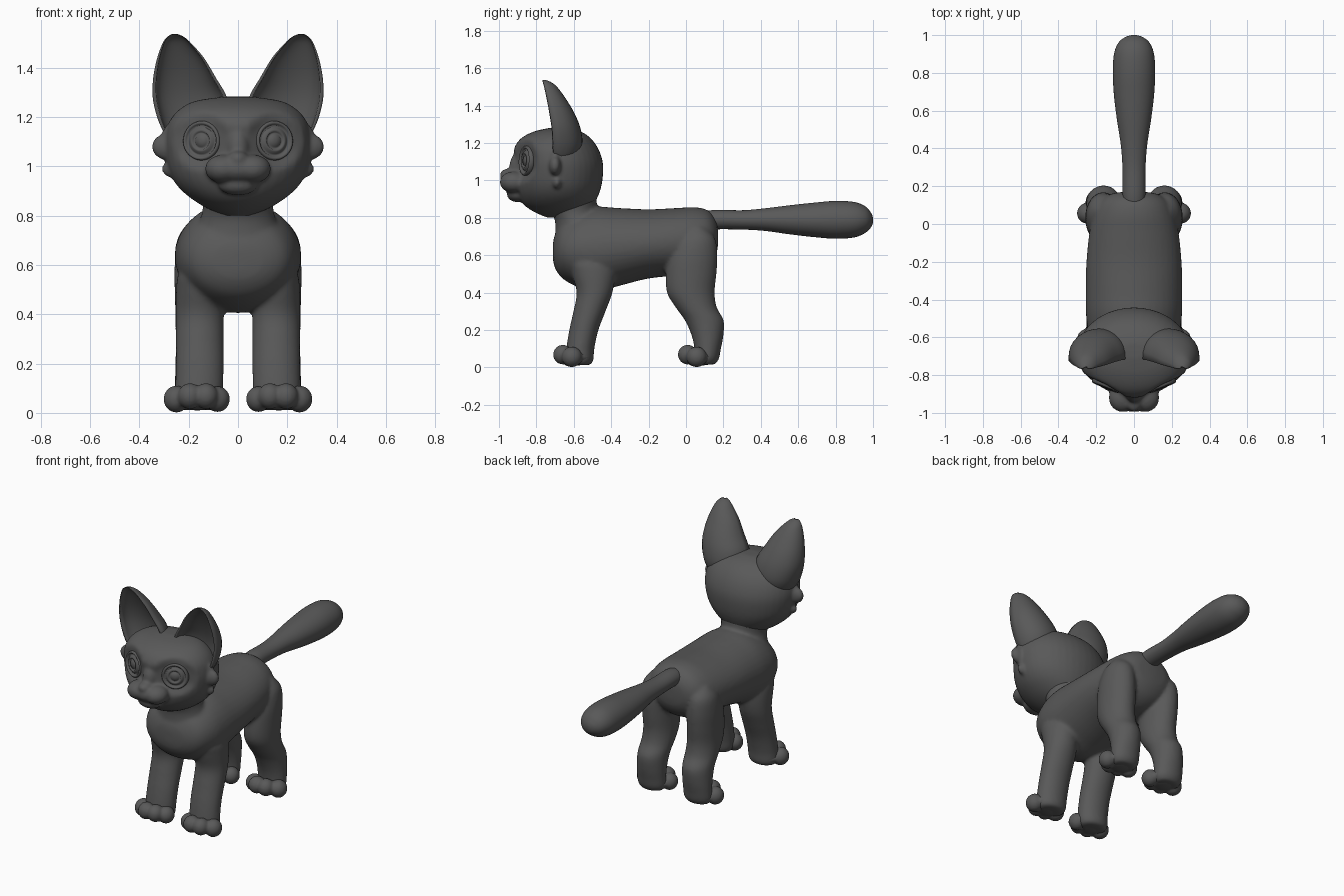
import bpy, bmesh
from math import sin, cos, pi
from mathutils import Matrix, Vector

SIDES = 40
FUR = bpy.data.materials.new("dark_grey")
FUR.diffuse_color = (.1, .1, .1, 1)


def spline(rows, steps=5):
    """Catmull-Rom interpolation of table rows."""
    pts = [rows[0]] + list(rows) + [rows[-1]]
    out = []
    for i in range(1, len(pts) - 2):
        for k in range(steps):
            t = k / steps
            out.append([0.5 * (2 * b + (c - a) * t + (2 * a - 5 * b + 4 * c - d) * t * t
                               + (3 * b - a - 3 * c + d) * t ** 3)
                        for a, b, c, d in zip(*pts[i - 1:i + 3])])
    return out + [list(rows[-1])]


def skin(bm, rings):
    """Join rings of points into a closed tube."""
    loops = [[bm.verts.new(p) for p in ring] for ring in rings]
    faces = []
    for a, b in zip(loops, loops[1:]):
        n = len(a)
        for i in range(n):
            j = (i + 1) % n
            faces.append(bm.faces.new((a[i], a[j], b[j], b[i])))
    faces += [bm.faces.new(loops[0]), bm.faces.new(loops[-1])]
    bmesh.ops.recalc_face_normals(bm, faces=faces)


def angles():
    return [2 * pi * i / SIDES for i in range(SIDES)]


def upright(bm, rows, side=1):
    """Loft of level rings: z, front y, back y, centre x, half width."""
    skin(bm, [[(side * (x + w * cos(a)), (f + b) / 2 + (b - f) / 2 * sin(a), z) for a in angles()]
              for z, f, b, x, w in spline(rows)])


def lengthwise(bm, rows):
    """Loft along y: y, bottom z, top z, half width."""
    skin(bm, [[(w * cos(a), y, (lo + hi) / 2 + (hi - lo) / 2 * sin(a)) for a in angles()]
              for y, lo, hi, w in spline(rows)])


def ball(bm, centre, radii):
    m = Matrix.Translation(centre) @ Matrix.Diagonal((*radii, 1))
    bmesh.ops.create_uvsphere(bm, u_segments=24, v_segments=14, radius=1, matrix=m)


def finish(name, bm, mirror=False, voxel=0, smooth=0):
    me = bpy.data.meshes.new(name)
    bm.to_mesh(me)
    bm.free()
    me.materials.append(FUR)
    me.polygons.foreach_set("use_smooth", [True] * len(me.polygons))
    ob = bpy.data.objects.new(name, me)
    bpy.context.collection.objects.link(ob)
    if mirror:
        ob.modifiers.new("Mirror", 'MIRROR')
    if voxel:
        r = ob.modifiers.new("Fuse", 'REMESH')
        r.mode, r.voxel_size, r.use_smooth_shade = 'VOXEL', voxel, True
        s = ob.modifiers.new("Soften", 'SMOOTH')
        s.factor, s.iterations = 0.5, smooth
    return ob


# Torso, neck and legs, fused into one skin
bm = bmesh.new()
lengthwise(bm, [(-.712, .58, .66, .03), (-.70, .53, .71, .12), (-.66, .475, .78, .195),
                (-.58, .43, .83, .238), (-.48, .405, .858, .254), (-.36, .435, .852, .256),
                (-.2, .475, .845, .252), (-.05, .49, .852, .237), (.05, .5, .856, .215),
                (.12, .54, .838, .18), (.16, .6, .79, .12), (.172, .66, .74, .03)])
upright(bm, [(.70, -.70, -.45, 0, .18), (.78, -.70, -.465, 0, .155),
             (.84, -.725, -.475, 0, .143), (.92, -.75, -.48, 0, .16)])
for s in (1, -1):
    # front leg
    upright(bm, [(.60, -.57, -.44, .16, .05), (.56, -.62, -.40, .16, .083), (.5, -.61, -.38, .157, .094),
                 (.4, -.585, -.393, .155, .097), (.3, -.602, -.43, .155, .097),
                 (.2, -.624, -.468, .155, .097), (.1, -.64, -.49, .157, .097),
                 (.04, -.64, -.495, .16, .095), (.012, -.62, -.51, .16, .075)], s)
    # hind leg
    upright(bm, [(.75, .02, .1, .16, .04), (.69, -.045, .155, .163, .08), (.6, -.09, .168, .163, .094),
                 (.5, -.107, .163, .16, .097), (.4, -.102, .153, .157, .097),
                 (.32, -.055, .165, .157, .096), (.25, -.005, .202, .16, .093),
                 (.17, .03, .2, .163, .092), (.1, .045, .187, .165, .092),
                 (.045, .045, .176, .165, .09), (.015, .06, .155, .165, .07)], s)
finish("body_and_legs", bm, voxel=.011, smooth=6)

# Tail, thin at the root and club-shaped at the end
bm = bmesh.new()
lengthwise(bm, [(.08, .73, .83, .055), (.16, .738, .842, .06), (.3, .737, .84, .061), (.42, .73, .85, .07),
                (.55, .712, .866, .09), (.68, .697, .88, .106), (.8, .688, .89, .112),
                (.9, .695, .884, .106), (.96, .72, .86, .082), (.99, .75, .825, .045), (1.0, .775, .8, .012)])
finish("tail", bm)

# Paws with four toes each
for name, dy in (("front_paws", 0), ("hind_paws", .667)):
    bm = bmesh.new()
    ball(bm, (.165, -.585 + dy, .055), (.10, .09, .045))
    for x, y, z, r in ((.083, -.618, .056, .05), (.13, -.658, .068, .05),
                       (.195, -.658, .068, .05), (.25, -.61, .056, .052)):
        ball(bm, (x, y + dy, z), (r, r * 1.05, r * 1.05))
    finish(name, bm, mirror=True, voxel=.008, smooth=2)

# Head with eye sockets, muzzle, nose, chin and cheek tufts
bm = bmesh.new()
upright(bm, [(.80, -.74, -.57, 0, .05), (.83, -.81, -.53, 0, .125), (.87, -.868, -.495, 0, .19),
             (.92, -.9, -.468, 0, .245), (.98, -.915, -.45, 0, .28), (1.06, -.92, -.442, 0, .297),
             (1.12, -.922, -.45, 0, .297), (1.18, -.915, -.475, 0, .28), (1.23, -.875, -.515, 0, .24),
             (1.265, -.80, -.57, 0, .175), (1.283, -.71, -.63, 0, .06)])
for v in bm.verts:
    d = Vector((abs(v.co.x) - .148, v.co.z - 1.105)).length
    if v.co.y < -.7 and d < .12:
        v.co.y += .034 * min(1, (.12 - d) / .045)
ball(bm, (0, -.905, .99), (.125, .09, .062))
ball(bm, (0, -.885, 1.07), (.05, .06, .085))
ball(bm, (0, -.945, 1.03), (.042, .05, .034))
ball(bm, (0, -.9, .925), (.08, .058, .042))
for s in (1, -1):
    ball(bm, (s * .06, -.92, .99), (.074, .076, .058))
    ball(bm, (s * .285, -.70, 1.08), (.066, .034, .055))
    ball(bm, (s * .28, -.70, 1.12), (.03, .025, .05))
    ball(bm, (s * .265, -.69, .99), (.045, .026, .036))
finish("head", bm, voxel=.009, smooth=7)

# Eyes: turned rim, eyeball and pupil, angled outwards
bm = bmesh.new()
axis = Vector((.37, -.92, .04)).normalized()
turn = Matrix.Translation((.148, -.858, 1.105)) @ axis.to_track_quat('Z', 'Y').to_matrix().to_4x4()
profile = [(.084, -.025), (.079, .004), (.073, .01), (.066, .005), (.061, -.006), (.054, 0),
           (.046, .007), (.038, .01), (.035, .003), (.028, .001), (.025, .007), (.004, .009)]
skin(bm, [[turn @ Vector((r * cos(a), r * sin(a), h)) for a in angles()] for r, h in profile])
finish("eyes", bm, mirror=True)

# Ears: tall crescent shells, hollow at the front
bm = bmesh.new()
ear = spline([(1.11, .12, .278, -.685, -.615), (1.14, .08, .302, -.705, -.575), (1.2, .04, .328, -.71, -.554),
              (1.28, .045, .346, -.715, -.565), (1.36, .09, .344, -.727, -.597), (1.44, .138, .328, -.742, -.645),
              (1.5, .19, .306, -.755, -.69), (1.525, .218, .288, -.762, -.722), (1.537, .245, .268, -.765, -.75)])
rings = []
for z, x0, x1, f, b in ear:
    c, w, d = (x0 + x1) / 2, (x1 - x0) / 2, b - f
    arc = [pi * i / 16 for i in range(17)]
    rings.append([(c + w * cos(a), f + d * max(0, sin(a)) ** .8, z) for a in arc]
                 + [(c - w * .9 * cos(a), f - .004 + .62 * d * max(0, sin(a)) ** .8, z) for a in arc])
skin(bm, rings)
finish("ears", bm, mirror=True)
